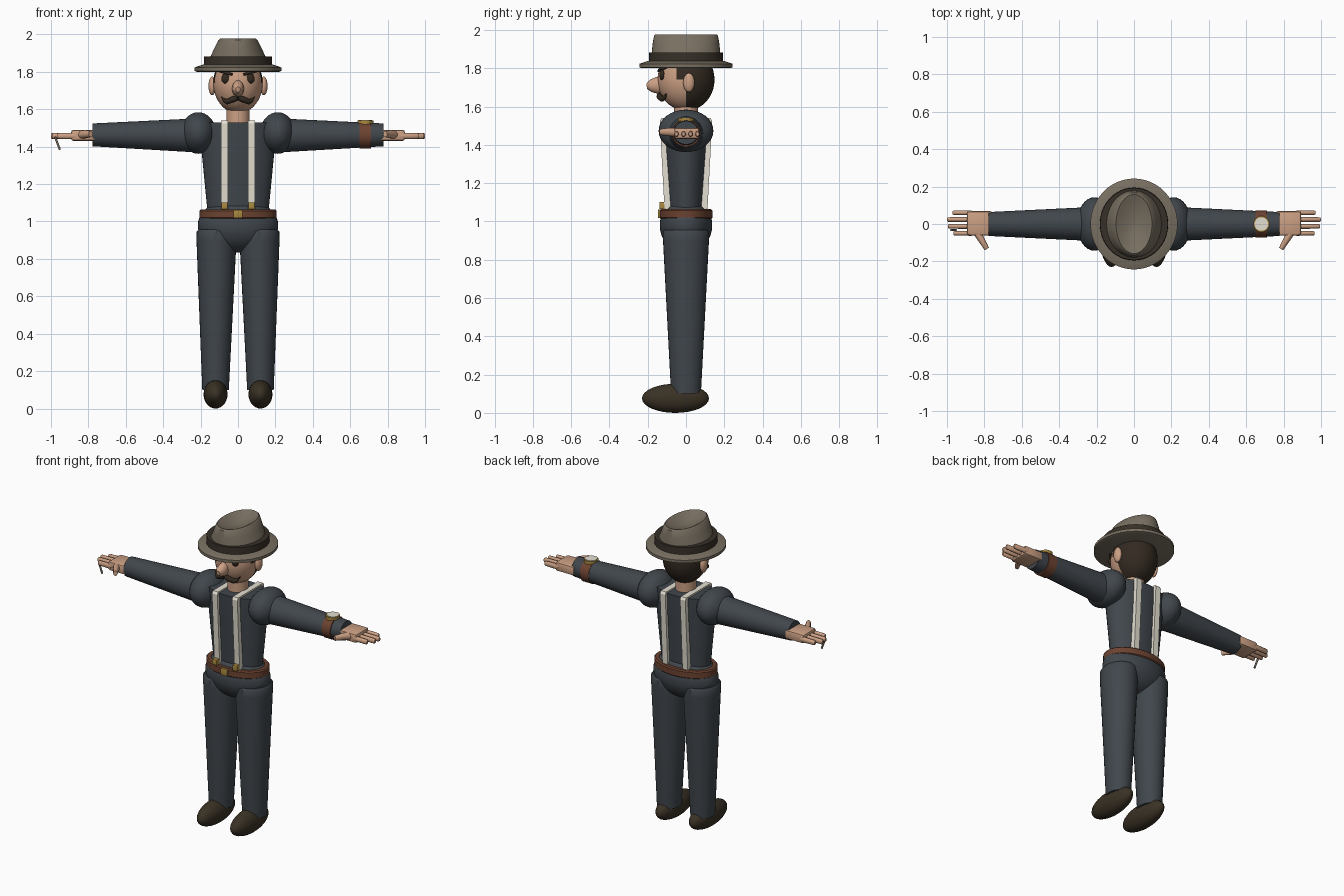
import bpy, bmesh, math
from mathutils import Vector, Matrix


def material(name, rgb):
    m = bpy.data.materials.new(name)
    m.diffuse_color = (*rgb, 1)
    return m


SUIT = material("slate_cloth", (0.052, 0.062, 0.073))
SKIN = material("skin", (0.60, 0.35, 0.23))
FELT = material("hat_felt", (0.19, 0.16, 0.12))
BAND = material("dark_band", (0.038, 0.029, 0.021))
HAIR = material("dark_hair", (0.033, 0.023, 0.015))
SHOE = material("shoe_leather", (0.042, 0.031, 0.018))
BELT = material("brown_leather", (0.15, 0.055, 0.03))
GOLD = material("brass", (0.40, 0.25, 0.05))
CREAM = material("cream", (0.78, 0.74, 0.64))


def finish(bm, name, *mats, angle=40):
    bmesh.ops.recalc_face_normals(bm, faces=bm.faces)
    me = bpy.data.meshes.new(name)
    bm.to_mesh(me)
    bm.free()
    for m in mats:
        me.materials.append(m)
    me.shade_smooth()
    me.set_sharp_from_angle(angle=math.radians(angle))
    ob = bpy.data.objects.new(name, me)
    bpy.context.collection.objects.link(ob)
    return ob


def loft(name, rings, mat, n=32):
    """Skin elliptical rings (x, y, z, r1, r2) set across the overall direction."""
    bm = bmesh.new()
    d = (Vector(rings[-1][:3]) - Vector(rings[0][:3])).normalized()
    if abs(d.z) > 0.99:
        u, v = Vector((1, 0, 0)), Vector((0, 1, 0))
    else:
        u = d.cross(Vector((0, 0, 1))).normalized()
        v = u.cross(d)
    loops = []
    for x, y, z, a, b in rings:
        c = Vector((x, y, z))
        ang = [2 * math.pi * i / n for i in range(n)]
        loops.append([bm.verts.new(c + u * a * math.cos(t) + v * b * math.sin(t)) for t in ang])
    for p, q in zip(loops, loops[1:]):
        for i in range(n):
            j = (i + 1) % n
            bm.faces.new((p[i], p[j], q[j], q[i]))
    bm.faces.new(loops[0])
    bm.faces.new(loops[-1])
    return finish(bm, name, mat)


def sphere_mesh(center, radii, n=32):
    bm = bmesh.new()
    mat = Matrix.Translation(center) @ Matrix.Diagonal((*radii, 1))
    bmesh.ops.create_uvsphere(bm, u_segments=n, v_segments=n // 2, radius=1, matrix=mat)
    return bm


def ellipsoid(name, center, radii, mat, n=32):
    return finish(sphere_mesh(center, radii, n), name, mat)


def box(name, center, size, mat, bevel=0.0):
    bm = bmesh.new()
    m = Matrix.Translation(center) @ Matrix.Diagonal((*size, 1))
    bmesh.ops.create_cube(bm, size=1, matrix=m)
    if bevel:
        bmesh.ops.bevel(bm, geom=bm.edges[:], offset=bevel, segments=2, affect='EDGES', profile=0.5)
    return finish(bm, name, mat)


# Hat: brim, band and pinched crown with a dished top
loft("hat_brim", [(0, 0, 1.80, 0.22, 0.23), (0, 0, 1.805, 0.233, 0.243),
                  (0, 0, 1.823, 0.233, 0.243), (0, 0, 1.838, 0.19, 0.2)], FELT, 48)
loft("hat_band", [(0, 0, 1.83, 0.183, 0.195), (0, 0, 1.882, 0.181, 0.192)], BAND, 48)
loft("hat_crown", [(0, 0, 1.87, 0.152, 0.18), (0, 0, 1.93, 0.125, 0.174),
                   (0, 0, 1.97, 0.104, 0.167), (0, 0, 1.977, 0.096, 0.158),
                   (0, 0, 1.968, 0.08, 0.135), (0, 0, 1.945, 0.04, 0.07),
                   (0, 0, 1.938, 0.001, 0.001)], FELT, 48)

# Head with hair on the back and the sideburns
bm = sphere_mesh((0, 0, 1.74), (0.132, 0.149, 0.162), 40)
for co, no in (((0, 0, 0), (0, 1, 0)), ((0, -0.05, 0), (0, 1, 0)), ((0, 0, 1.74), (0, 0, 1))):
    bmesh.ops.bisect_plane(bm, geom=bm.verts[:] + bm.edges[:] + bm.faces[:],
                           plane_co=co, plane_no=no, dist=1e-5)
for f in bm.faces:
    c = f.calc_center_median()
    f.material_index = int(c.y > 0 or (c.z > 1.74 and c.y > -0.05))
finish(bm, "head", SKIN, HAIR)
loft("neck", [(0, 0, 1.50, 0.062, 0.062), (0, 0, 1.63, 0.062, 0.062)], SKIN)

# Nose
loft("nose", [(0, -0.12, 1.715, 0.026, 0.046), (0, -0.155, 1.71, 0.032, 0.043),
              (0, -0.185, 1.708, 0.028, 0.032), (0, -0.205, 1.706, 0.012, 0.014)], SKIN, 16)

# Torso, belt and hips
loft("torso", [(0, 0, 1.04, 0.162, 0.094), (0, 0, 1.40, 0.197, 0.117),
               (0, 0, 1.53, 0.205, 0.122)], SUIT, 40)
loft("belt", [(0, 0, 1.014, 0.2, 0.132), (0, 0, 1.02, 0.206, 0.138),
              (0, 0, 1.057, 0.206, 0.138), (0, 0, 1.064, 0.198, 0.131)], BELT, 48)
box("belt_buckle", (0, -0.136, 1.04), (0.05, 0.022, 0.044), GOLD, 0.003)
ellipsoid("hips", (0, 0, 0.98), (0.215, 0.137, 0.147), SUIT, 40)

for s, side in ((-1, "right"), (1, "left")):
    # Facial features
    ellipsoid(side + "_eye", (s * 0.065, -0.124, 1.765), (0.024, 0.015, 0.028), HAIR, 20)
    ellipsoid(side + "_ear", (s * 0.138, 0.015, 1.725), (0.02, 0.03, 0.05), SKIN, 20)
    loft(side + "_eyebrow", [(s * 0.032, -0.143, 1.786, 0.008, 0.007),
                             (s * 0.065, -0.132, 1.797, 0.009, 0.009),
                             (s * 0.1, -0.102, 1.803, 0.005, 0.005)], HAIR, 10)
    loft(side + "_moustache", [(0, -0.138, 1.66, 0.015, 0.013),
                               (s * 0.03, -0.138, 1.652, 0.017, 0.018),
                               (s * 0.058, -0.125, 1.64, 0.015, 0.015),
                               (s * 0.076, -0.113, 1.647, 0.01, 0.011),
                               (s * 0.088, -0.104, 1.665, 0.004, 0.004)], HAIR, 12)

    # Suspender running up the front, over the shoulder and down the back
    bm = bmesh.new()
    outline = [(-0.112, 1.06), (-0.137, 1.525), (-0.128, 1.54),
               (0.128, 1.54), (0.137, 1.525), (0.112, 1.06)]
    face = bm.faces.new([bm.verts.new((s * 0.072 - 0.019, y, z)) for y, z in outline])
    ext = bmesh.ops.extrude_face_region(bm, geom=[face])["geom"]
    bmesh.ops.translate(bm, vec=(0.038, 0, 0),
                        verts=[g for g in ext if isinstance(g, bmesh.types.BMVert)])
    finish(bm, side + "_suspender", CREAM, angle=25)
    box(side + "_suspender_clip", (s * 0.072, -0.122, 1.083), (0.034, 0.035, 0.036), GOLD, 0.003)

    # Arm
    ellipsoid(side + "_shoulder", (s * 0.212, 0, 1.473), (0.094, 0.143, 0.111), SUIT)
    loft(side + "_sleeve", [(s * 0.2, 0, 1.46, 0.092, 0.092), (s * 0.778, 0, 1.463, 0.064, 0.061)], SUIT)

    # Hand
    box(side + "_palm", (s * 0.825, 0.004, 1.46), (0.135, 0.13, 0.058), SKIN, 0.012)
    for i, (y, tip) in enumerate(((0.06, 0.97), (0.024, 1.0), (-0.013, 0.995), (-0.05, 0.965))):
        loft(f"{side}_finger_{i + 1}", [(s * 0.87, y, 1.457, 0.013, 0.017),
                                        (s * (tip - 0.006), y, 1.457, 0.012, 0.016),
                                        (s * tip, y, 1.457, 0.008, 0.011)], SKIN, 12)
    loft(side + "_thumb", [(s * 0.845, -0.035, 1.463, 0.022, 0.022),
                           (s * 0.815, -0.085, 1.467, 0.018, 0.022),
                           (s * 0.787, -0.133, 1.467, 0.013, 0.016)], SKIN, 14)

    # Leg and shoe
    loft(side + "_trouser_leg", [(s * 0.12, 0, 0.1, 0.071, 0.078), (s * 0.115, 0, 0.9, 0.107, 0.12),
                                 (s * 0.115, 0, 0.945, 0.106, 0.121),
                                 (s * 0.115, 0, 0.956, 0.098, 0.112)], SUIT)
    ellipsoid(side + "_shoe", (s * 0.12, -0.055, 0.076), (0.064, 0.175, 0.076), SHOE)

# Wristwatch on the left arm
loft("watch_strap", [(0.65, 0, 1.461, 0.073, 0.072), (0.712, 0, 1.461, 0.073, 0.072)], BELT)
loft("watch_case", [(0.681, 0, 1.51, 0.043, 0.043), (0.681, 0, 1.54, 0.043, 0.043)], GOLD, 24)
loft("watch_face", [(0.681, 0, 1.538, 0.036, 0.036), (0.681, 0, 1.543, 0.036, 0.036)], CREAM, 24)

# Thin stick held between the fingers of the right hand
loft("held_stick", [(-0.978, -0.032, 1.452, 0.006, 0.006), (-0.952, -0.032, 1.383, 0.006, 0.006)], FELT, 10)
